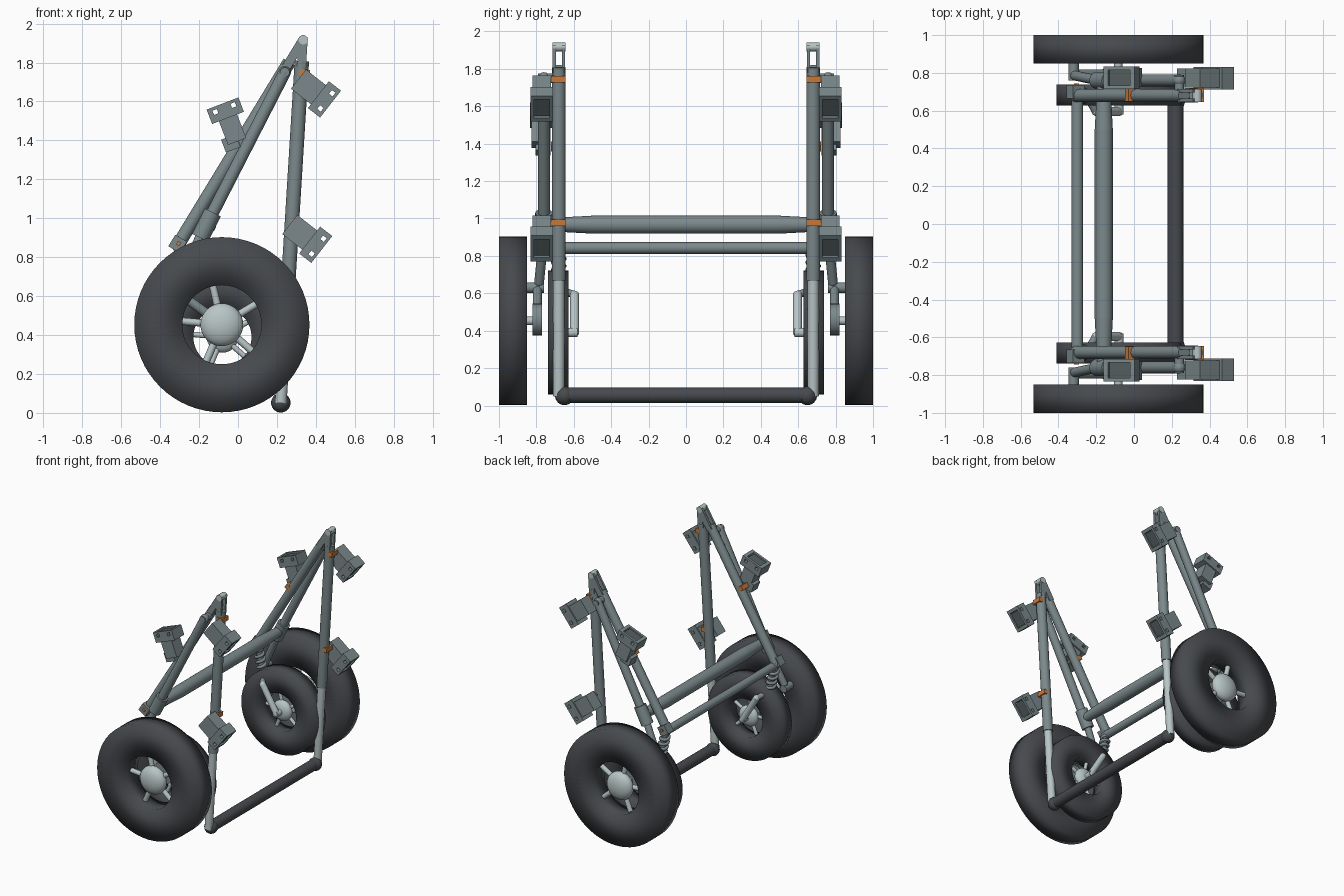
import bpy, bmesh, math
from mathutils import Vector, Matrix

old = bpy.data.objects.get("Cube")
if old:
    bpy.data.objects.remove(old, do_unlink=True)


def material(name, rgb):
    m = bpy.data.materials.new(name)
    m.use_nodes = True
    m.diffuse_color = (*rgb, 1)
    m.node_tree.nodes["Principled BSDF"].inputs["Base Color"].default_value = (*rgb, 1)
    return m


STEEL = material("grey_steel", (0.20, 0.25, 0.26))
LIGHT = material("pale_metal", (0.48, 0.56, 0.56))
DARK = material("dark_rubber", (0.062, 0.067, 0.075))
SHADE = material("dark_steel", (0.09, 0.11, 0.115))
ORANGE = material("orange_clamp", (0.60, 0.20, 0.045))


def finish(name, bm, mat, smooth=True):
    bmesh.ops.recalc_face_normals(bm, faces=bm.faces)
    me = bpy.data.meshes.new(name)
    bm.to_mesh(me)
    bm.free()
    ob = bpy.data.objects.new(name, me)
    bpy.context.collection.objects.link(ob)
    me.materials.append(mat)
    if smooth:
        bpy.ops.object.select_all(action='DESELECT')
        ob.select_set(True)
        bpy.context.view_layer.objects.active = ob
        bpy.ops.object.shade_smooth_by_angle(angle=math.radians(35))
    return ob


def tube(name, p, q, r, mat, r2=None, sides=24):
    p, q = Vector(p), Vector(q)
    d = q - p
    bm = bmesh.new()
    bmesh.ops.create_cone(bm, cap_ends=True, segments=sides, radius1=r,
                          radius2=r if r2 is None else r2, depth=d.length)
    rot = d.to_track_quat('Z', 'Y').to_matrix().to_4x4()
    bm.transform(Matrix.Translation((p + q) / 2) @ rot)
    return finish(name, bm, mat)


def ball(name, c, r, mat, squash=1.0):
    bm = bmesh.new()
    bmesh.ops.create_uvsphere(bm, u_segments=24, v_segments=16, radius=r)
    bm.transform(Matrix.Translation(c) @ Matrix.Diagonal((1, squash, 1, 1)))
    return finish(name, bm, mat)


def capsule(name, p, q, r, mat):
    tube(name, p, q, r, mat)
    ball(name + "_end_a", p, r, mat)
    ball(name + "_end_b", q, r, mat)


def box(name, c, size, angle, mat):
    # local x points along the given angle in the xz plane
    bm = bmesh.new()
    bmesh.ops.create_cube(bm, size=1)
    bm.transform(Matrix.Translation(c) @ Matrix.Rotation(-angle, 4, 'Y')
                 @ Matrix.Diagonal((*size, 1)))
    return finish(name, bm, mat, False)


def wheel(name, c, k, s):
    # thick softly shaded ring, hub and five spokes, all scaled by k
    bm = bmesh.new()
    profile = [(0.45, -0.075), (0.45, 0.075), (0.203, 0.075), (0.203, -0.075)]
    vs = [bm.verts.new((r, y, 0)) for r, y in profile]
    es = [bm.edges.new((vs[i], vs[i - 1])) for i in range(len(vs))]
    bmesh.ops.spin(bm, geom=vs + es, cent=(0, 0, 0), axis=(0, 1, 0),
                   angle=math.tau, steps=64)
    bmesh.ops.remove_doubles(bm, verts=bm.verts, dist=0.0005)
    bm.transform(Matrix.Translation(c) @ Matrix.Scale(k, 4))
    finish(name + "_tyre", bm, DARK, False).data.shade_smooth()
    ball(name + "_hub", c + Vector((0, s * 0.015 * k, 0)), 0.11 * k, LIGHT, 0.54)
    for i in range(5):
        a = math.radians(103 + 72 * i)
        d = Vector((math.cos(a), 0, math.sin(a)))
        tube(f"{name}_spoke_{i}", c + d * 0.05 * k, c + d * 0.21 * k,
             0.019 * k, LIGHT, sides=12)


def lamp(name, x, z, y, degrees, width):
    # housing with a notched, framed head in front of it
    a = math.radians(degrees)
    u = Vector((math.cos(a), 0, math.sin(a)))
    v = Vector((-math.sin(a), 0, math.cos(a)))
    c = Vector((x, y, z))
    box(name + "_housing", c, (0.13, 0.10, width), a, STEEL)
    box(name + "_back_plate", c + u * 0.085, (0.04, 0.12, 0.175), a, STEEL)
    box(name + "_core", c + u * 0.116, (0.024, 0.12, 0.075), a, STEEL)
    box(name + "_lens", c + u * 0.131, (0.004, 0.082, 0.115), a, SHADE)
    for t in (-1, 1):
        box(f"{name}_lip_{t}", c + u * 0.124 + v * 0.0745 * t,
            (0.04, 0.12, 0.026), a, STEEL)
        box(f"{name}_rail_{t}", c + u * 0.136 + Vector((0, 0.0505 * t, 0)),
            (0.016, 0.019, 0.175), a, STEEL)


def spring(name, p, q, r, wire):
    # coil drawn as a bevelled curve
    p, q = Vector(p), Vector(q)
    rot = (q - p).to_track_quat('Z', 'Y')
    cu = bpy.data.curves.new(name, 'CURVE')
    cu.dimensions = '3D'
    cu.bevel_depth = wire
    cu.bevel_resolution = 2
    sp = cu.splines.new('POLY')
    n = 80
    sp.points.add(n)
    for i in range(n + 1):
        t = i / n
        a = t * 5 * math.tau
        w = p.lerp(q, t) + rot @ Vector((r * math.cos(a), r * math.sin(a), 0))
        sp.points[i].co = (*w, 1)
    ob = bpy.data.objects.new(name, cu)
    bpy.context.collection.objects.link(ob)
    cu.materials.append(STEEL)


FOOT, APEX = Vector((0.22, 0, 0.05)), Vector((0.335, 0, 1.92))
BACK = Vector((-0.31, 0, 0.86))
leg_angle = math.atan2(APEX.z - FOOT.z, APEX.x - FOOT.x)
strut_angle = math.atan2(APEX.z - BACK.z, APEX.x - BACK.x)

for side, s in (("right", -1), ("left", 1)):
    def at(x, y, z):
        return Vector((x, s * y, z))

    def on(a, b, t, y=0.68):
        w = a.lerp(b, t)
        return at(w.x, y, w.z)

    # wheels
    wheel(side + "_main_wheel", at(-0.083, 0.925, 0.453), 1.0, s)
    wheel(side + "_inner_wheel", at(-0.08, 0.683, 0.39), 0.735, -s)

    # front leg
    tube(side + "_leg_lower", on(FOOT, APEX, 0), on(FOOT, APEX, 0.34), 0.03, LIGHT)
    tube(side + "_leg_upper", on(FOOT, APEX, 0.33), on(FOOT, APEX, 0.94), 0.037, STEEL)
    ball(side + "_foot", at(0.22, 0.65, 0.052), 0.05, DARK)

    # long strut to the apex, and the outer strut that runs down to the wheel
    tube(side + "_back_strut", on(BACK, APEX, 0), on(BACK, APEX, 0.89), 0.034, STEEL)
    capsule(side + "_outer_strut", at(-0.17, 0.76, 0.95), at(0.24, 0.76, 1.75), 0.032, STEEL)
    tube(side + "_strut_sleeve", at(-0.195, 0.76, 0.9), at(-0.13, 0.76, 1.03), 0.046, STEEL)
    capsule(side + "_strut_rod", at(-0.31, 0.785, 0.66), at(-0.19, 0.76, 0.91), 0.026, STEEL)
    tube(side + "_strut_pin", at(0.24, 0.68, 1.75), at(0.24, 0.79, 1.75), 0.025, STEEL)

    # forked apex made of paired plates
    for t in (-1, 1):
        y = 0.68 + 0.025 * t
        box(f"{side}_leg_fork_{t}", on(FOOT, APEX, 0.965, y), (0.15, 0.018, 0.046),
            leg_angle, STEEL)
        box(f"{side}_strut_fork_{t}", on(BACK, APEX, 0.935, y), (0.17, 0.018, 0.046),
            strut_angle, STEEL)
    tube(side + "_apex_pin", at(0.335, 0.645, 1.917), at(0.335, 0.715, 1.917), 0.024, LIGHT)

    # orange clamps
    for label, t in (("upper", 0.907), ("lower", 0.496)):
        box(f"{side}_{label}_leg_clamp", on(FOOT, APEX, t, 0.683) + Vector((0.02, 0, 0)),
            (0.035, 0.075, 0.05), leg_angle, ORANGE)
    box(side + "_strut_clamp", on(BACK, APEX, 0.485, 0.685) + Vector((-0.021, 0, 0.012)),
        (0.035, 0.075, 0.045), strut_angle, ORANGE)
    box(side + "_rear_bracket", at(-0.31, 0.70, 0.868), (0.07, 0.07, 0.07),
        strut_angle, STEEL)
    box(side + "_rear_clamp", at(-0.305, 0.735, 0.87), (0.02, 0.02, 0.02),
        strut_angle, ORANGE)

    # lamps
    lamp(side + "_top_lamp", 0.362, 1.675, s * 0.772, -38, 0.125)
    lamp(side + "_low_lamp", 0.317, 0.928, s * 0.772, -38, 0.125)
    lamp(side + "_strut_lamp", -0.028, 1.455, s * 0.775, 111, 0.1)
    box(side + "_strut_lamp_mount", at(-0.037, 0.765, 1.385), (0.07, 0.08, 0.08),
        math.radians(111), STEEL)

    # inner suspension
    top, low = at(-0.31, 0.68, 0.88), at(-0.25, 0.68, 0.6)
    tube(side + "_damper_rod", top, low, 0.024, STEEL)
    tube(side + "_damper_cap", top, top.lerp(low, 0.12), 0.032, LIGHT)
    spring(side + "_damper_spring", top.lerp(low, 0.2), top.lerp(low, 0.9), 0.03, 0.012)
    capsule(side + "_inner_arm", at(-0.2, 0.596, 0.59), at(-0.08, 0.596, 0.39), 0.024, LIGHT)
    tube(side + "_inner_axle", at(-0.08, 0.58, 0.39), at(-0.08, 0.7, 0.39), 0.024, LIGHT)
    tube(side + "_arm_pivot", at(-0.2, 0.59, 0.59), at(-0.25, 0.68, 0.62), 0.02, STEEL)

    # outer suspension
    tube(side + "_axle_drum", at(-0.083, 0.77, 0.46), at(-0.083, 0.82, 0.46), 0.085, STEEL)
    capsule(side + "_outer_arm", at(-0.31, 0.795, 0.62), at(-0.083, 0.795, 0.455), 0.024, STEEL)
    tube(side + "_outer_pivot", at(-0.32, 0.76, 0.63), at(-0.32, 0.855, 0.63), 0.028, STEEL)
    tube(side + "_outer_axle", at(-0.083, 0.78, 0.453), at(-0.083, 0.92, 0.453), 0.022, LIGHT)

# cross bars
tube("upper_cross_bar", (-0.16, -0.5, 0.967), (-0.16, 0.5, 0.967), 0.048, STEEL)
for s in (-1, 1):
    tube("upper_cross_bar_end", (-0.16, s * 0.5, 0.967), (-0.16, s * 0.76, 0.967),
         0.048, STEEL, 0.034)
tube("rear_cross_bar", (-0.3, -0.7, 0.842), (-0.3, 0.7, 0.842), 0.031, STEEL)
tube("bottom_cross_bar", (0.22, -0.65, 0.055), (0.22, 0.65, 0.055), 0.042, DARK)
